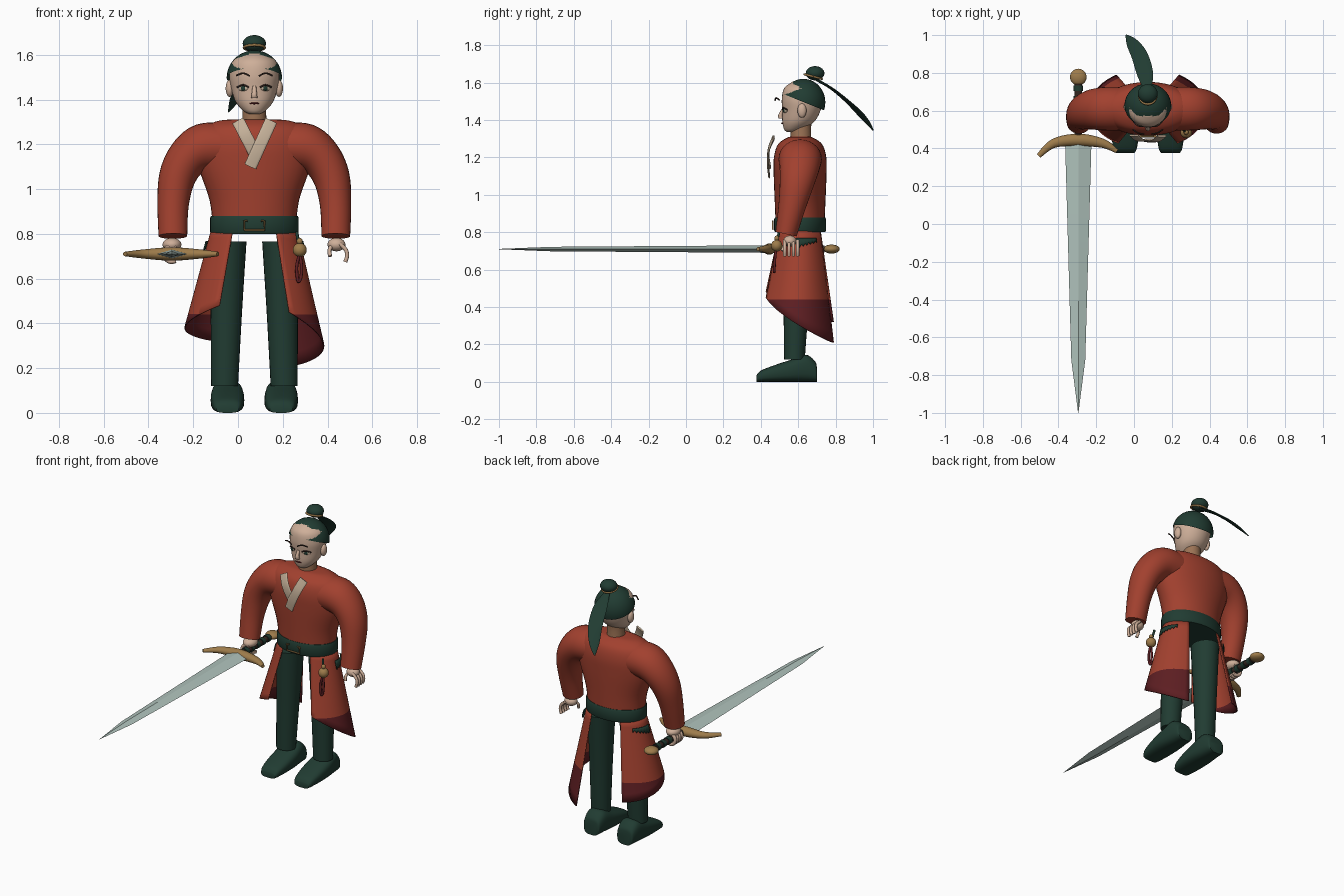
import bpy, bmesh
from math import sin, cos, pi, radians, copysign
from mathutils import Vector, Matrix

cube = bpy.data.objects.get("Cube")
if cube:
    bpy.data.objects.remove(cube)

X, Y, Z = Vector((1, 0, 0)), Vector((0, 1, 0)), Vector((0, 0, 1))
CX, CY = 0.073, 0.61          # body centre line


def material(name, *rgb):
    m = bpy.data.materials.new(name)
    m.use_nodes = True
    m.diffuse_color = (*rgb, 1)
    m.node_tree.nodes["Principled BSDF"].inputs["Base Color"].default_value = (*rgb, 1)
    return m


RED = material("tunic red", 0.36, 0.052, 0.028)
MAROON = material("hem maroon", 0.11, 0.013, 0.016)
GREEN = material("dark green", 0.015, 0.045, 0.032)
SKIN = material("skin", 0.62, 0.43, 0.32)
TAN = material("shaded skin", 0.33, 0.17, 0.09)
CREAM = material("collar cream", 0.56, 0.44, 0.32)
GOLD = material("old gold", 0.34, 0.2, 0.07)
STEEL = material("pale steel", 0.43, 0.54, 0.5)
BROWN = material("dark brown", 0.035, 0.02, 0.015)


def finish(name, bm, *mats, angle=45):
    bmesh.ops.recalc_face_normals(bm, faces=bm.faces)
    me = bpy.data.meshes.new(name)
    bm.to_mesh(me)
    bm.free()
    for m in mats:
        me.materials.append(m)
    me.shade_smooth()
    me.set_sharp_from_angle(angle=radians(angle))
    ob = bpy.data.objects.new(name, me)
    bpy.context.collection.objects.link(ob)
    return ob


def spline(pts, steps):
    """Catmull-Rom through tuples of any length."""
    out = []
    for i in range(len(pts) - 1):
        p = [pts[max(i - 1, 0)], pts[i], pts[i + 1], pts[min(i + 2, len(pts) - 1)]]
        for k in range(steps):
            t = k / steps
            out.append([b + t * (c - a + t * (2*a - 5*b + 4*c - d + t * (3*b - a - 3*c + d))) / 2
                        if steps > 1 else b for a, b, c, d in zip(*p)])
    return out + [list(pts[-1])]


def tube(name, secs, mat, n=20, steps=5, ref=Y, axis=None, power=1.0, angle=45):
    """Loft ellipses; each section is x, y, z, half width, half depth."""
    secs = spline(secs, steps)
    pts = [Vector(s[:3]) for s in secs]
    bm = bmesh.new()
    rings = []
    for i, s in enumerate(secs):
        t = axis or (pts[min(i + 1, len(pts) - 1)] - pts[max(i - 1, 0)]).normalized()
        u = t.cross(ref).normalized()
        v = u.cross(t)
        ring = []
        for k in range(n):
            c, d = cos(2 * pi * k / n), sin(2 * pi * k / n)
            c, d = copysign(abs(c) ** power, c), copysign(abs(d) ** power, d)
            ring.append(bm.verts.new(pts[i] + u * c * max(s[3], 0.001) + v * d * max(s[4], 0.001)))
        rings.append(ring)
    for a, b in zip(rings, rings[1:]):
        for k in range(n):
            bm.faces.new((a[k], a[(k + 1) % n], b[(k + 1) % n], b[k]))
    bm.faces.new(rings[0])
    bm.faces.new(rings[-1])
    return finish(name, bm, mat, angle=angle)


def ball(name, loc, size, mat, turn=0.0, cut=None):
    bm = bmesh.new()
    mtx = Matrix.Translation(loc) @ Matrix.Rotation(turn, 4, "Z") @ Matrix.Diagonal((*size, 1))
    bmesh.ops.create_uvsphere(bm, u_segments=28, v_segments=18, radius=1, matrix=mtx)
    if cut:
        bmesh.ops.bisect_plane(bm, geom=bm.verts[:] + bm.edges[:] + bm.faces[:],
                               plane_co=cut[0], plane_no=cut[1], clear_inner=True)
    return finish(name, bm, mat)


def cord(name, pts, r, mat, steps=5, ref=Y):
    return tube(name, [(*p, r, r) for p in pts], mat, 10, steps, ref)


def rings(rows, cx=CX):
    return [(cx, cy, z, rx, ry) for z, cy, rx, ry in rows]


# Torso, belt and buckle
tube("tunic_body", rings([(0.82, CY, .185, .13), (0.95, CY, .2, .135), (1.1, CY, .25, .141),
                          (1.2, CY, .26, .14), (1.27, CY, .23, .118), (1.305, CY, .16, .07),
                          (1.312, CY, .06, .04)]), RED, 36, axis=Z)
tube("belt", rings([(.80, CY, .194, .134), (.81, CY, .198, .139), (.87, CY, .198, .139),
                    (.88, CY, .194, .134)]), GREEN, 36, 1, axis=Z)
cord("belt_buckle", [(CX + a, .464, z) for a, z in ((-.03, .858), (-.045, .858), (-.045, .817),
                                                    (.045, .817), (.045, .858), (.03, .858))], .005, GOLD, 1)

# Crossed collar strips standing off the chest
for name, x0, x1, z1, off in (("collar_right", 0, .08, 1.15, .004), ("collar_left", .148, .055, 1.1, 0)):
    path = [(x0 + (x1 - x0) * f, .466 - .03 * sin(pi * min(f * 1.2, 1) * .75) + off,
             1.305 + (z1 - 1.305) * f, .028, .005) for f in (0, .33, .66, 1)]
    tube(name, path, CREAM, 12, power=.6)


def skirt_point(s, a, z, zb, off=0):
    v = (.82 - z) / (.82 - zb)
    return (CX + s * (.19 + .12 * v + off) * cos(a), CY + (.125 + .085 * v + off) * sin(a), z)


def cloth(name, s, a0, a1, top, bottom, hem, mats, off=0, cols=20, rows=10):
    """Curved sheet on the skirt surface, split in colour at hem height."""
    bm = bmesh.new()
    grid = []
    for i in range(cols + 1):
        t = i / cols
        a = radians(a0 + (a1 - a0) * t)
        zb = bottom(t)
        grid.append([bm.verts.new(skirt_point(s, a, top + (zb - top) * j / rows,
                                              zb if not off else .35, off)) for j in range(rows + 1)])
    for p, q in zip(grid, grid[1:]):
        for j in range(rows):
            bm.faces.new((p[j], q[j], q[j + 1], p[j + 1]))
    bmesh.ops.bisect_plane(bm, geom=bm.verts[:] + bm.edges[:] + bm.faces[:],
                           plane_co=(0, 0, hem), plane_no=Z)
    for f in bm.faces:
        f.material_index = int(f.calc_center_median().z < hem)
    ob = finish(name, bm, *mats)
    mod = ob.modifiers.new("thickness", "SOLIDIFY")
    mod.thickness, mod.offset = .006, 0
    return ob


for side, s in (("left", 1), ("right", -1)):
    # Sleeve, skirt panel and its zigzag patch
    arm = [(.14, .61, 1.19, .105, .115), (.23, .61, 1.185, .107, .115), (.30, .605, 1.135, .093, .105),
           (.345, .59, 1.05, .082, .09), (.363, .565, .93, .07, .072), (.364, .535, .79, .064, .058)]
    tube(side + "_sleeve", [(CX + s * a[0], *a[1:]) for a in arm], RED, 28)
    front, drop = (.45, .24) if s > 0 else (.48, .16)
    cloth(side + "_skirt_panel", s, -60, 58, .82,
          lambda t: front - drop * (1 - (1 - t) ** 1.4), .44, (RED, MAROON))
    cloth(side + "_skirt_patch", s, -8, 36, .768,
          lambda t: .715 + .03 * t + .012 * (int(t * 12) % 2), .1, (GREEN, GREEN), .012, 12, 2)

    # Leg and shoe
    tube(side + "_leg", [(CX + s * .115, .60, .765, .08, .09), (CX + s * .125, .59, .45, .07, .07),
                         (CX + s * .133, .58, .12, .06, .055)], GREEN, 24, axis=Z)
    shoe = [(.377, .035, .05), (.40, .06, .062), (.47, .088, .072), (.56, .118, .075),
            (.64, .145, .068), (.69, .11, .058), (.70, .075, .05)]
    tube(side + "_shoe", [(CX + s * .12, y, h / 2, w, h / 2) for y, h, w in shoe],
         GREEN, 24, ref=Z, axis=Y, power=.7)

    # Ear, eye and brow
    ball(side + "_ear", (CX + s * .11, .62, 1.45), (.018, .024, .038), SKIN)
    ball(side + "_eye", (CX + s * .05, .53, 1.45), (.024, .008, .012), CREAM, s * .45)
    ball(side + "_iris", (CX + s * .05, .524, 1.45), (.011, .005, .011), GREEN, s * .45)
    cord(side + "_lash", [(CX + s * a, y, z) for a, y, z in
                          ((.025, .517, 1.455), (.05, .52, 1.465), (.076, .541, 1.455))], .004, BROWN, ref=Z)
    cord(side + "_brow", [(CX + s * a, y, z) for a, y, z in
                          ((.02, .476, 1.505), (.05, .482, 1.518), (.08, .5, 1.507))], .004, BROWN, ref=Z)

# Head and neck
tube("neck", rings([(1.28, .615, .056, .056), (1.36, .615, .052, .054), (1.44, .625, .052, .054)]),
     TAN, 24, axis=Z)
tube("head", rings([(1.335, .56, .022, .02), (1.35, .575, .05, .05), (1.39, .6, .084, .085),
                    (1.45, .617, .104, .102), (1.51, .62, .112, .108), (1.57, .62, .098, .095),
                    (1.605, .62, .05, .05)]), SKIN, 32, axis=Z)
tube("nose", [(CX, .517, 1.46, .008, .006), (CX, .505, 1.425, .012, .012),
              (CX, .508, 1.407, .014, .012)], SKIN, 12, axis=Z)
ball("mouth", (CX, .516, 1.383), (.022, .007, .004), MAROON)

# Cap, topknot, ring and trailing ribbon
ball("cap", (CX, .627, 1.495), (.124, .118, .125), GREEN, cut=((CX, .625, 1.497), (0, .4, 1)))
ball("topknot", (CX, .69, 1.65), (.052, .05, .038), GREEN)
cord("topknot_ring", [(CX + .046 * cos(a), .68 + .046 * sin(a), 1.632 - .012 * sin(a))
                      for a in (i * pi / 12 for i in range(25))], .006, GOLD, 1, Z)
tube("ribbon", [(CX, .7, 1.615, .015, .008), (.06, .79, 1.56, .042, .006), (.03, .89, 1.475, .043, .005),
                (-.012, .96, 1.4, .03, .004), (-.042, 1, 1.345, .004, .003)], GREEN, 12, ref=Z)

# Open left hand
ball("left_palm", (.44, .555, .752), (.04, .036, .03), SKIN)
for i in range(4):
    y = .528 + .023 * i
    cord(f"left_finger_{i + 1}", [(.455, y, .755), (.482, y, .728), (.487, y, .7), (.479, y, .674)], .009, SKIN)
cord("left_thumb", [(.42, .54, .75), (.408, .525, .725), (.412, .515, .7)], .009, SKIN)

# Right hand closed around the grip
SX, SZ = -.295, .71
ball("right_palm", (SX, .55, .752), (.042, .05, .03), SKIN)
for i in range(4):
    y = .515 + .022 * i
    cord(f"right_finger_{i + 1}", [(SX + .034 * cos(a), y, SZ + .034 * sin(a))
                                   for a in (radians(60 + 40 * k) for k in range(7))], .011, SKIN)

# Sword
tube("blade", [(SX, .44, SZ, .07, .02), (SX, -.72, SZ, .037, .012), (SX, -1, SZ, .001, .001)],
     STEEL, 4, 1, ref=Z, angle=5)
guard = [(-.21, .36, .013, .01), (-.13, .427, .024, .02), (0, .445, .033, .03),
         (.13, .427, .024, .02), (.205, .385, .011, .01)]
tube("crossguard", [(SX + x, y, SZ, a, b) for x, y, a, b in guard], GOLD, 16, ref=Z)
tube("grip", [(SX, .46, SZ, .02, .018), (SX, .74, SZ, .02, .018)], BROWN, 16, 1, ref=Z)
for i in range(5):
    y = .485 + .055 * i
    tube(f"grip_band_{i + 1}", [(SX, y, SZ, .025, .023), (SX, y + .028, SZ, .025, .023)],
         GREEN, 16, 1, ref=Z)
ball("pommel", (SX, .778, SZ), (.044, .044, .024), GOLD)

# Hanging charm on the left hip
cord("charm_cord", [(.262, .5, .81), (.272, .485, .745)], .007, GREEN)
ball("charm_bead", (.276, .485, .728), (.031, .03, .031), GOLD)
ball("charm_stopper", (.276, .485, .767), (.013, .013, .015), GOLD)
cord("charm_tassel", [(.272, .48, .70), (.262, .475, .65), (.268, .472, .59), (.28, .472, .6),
                      (.284, .475, .65), (.278, .48, .70)], .007, MAROON)
